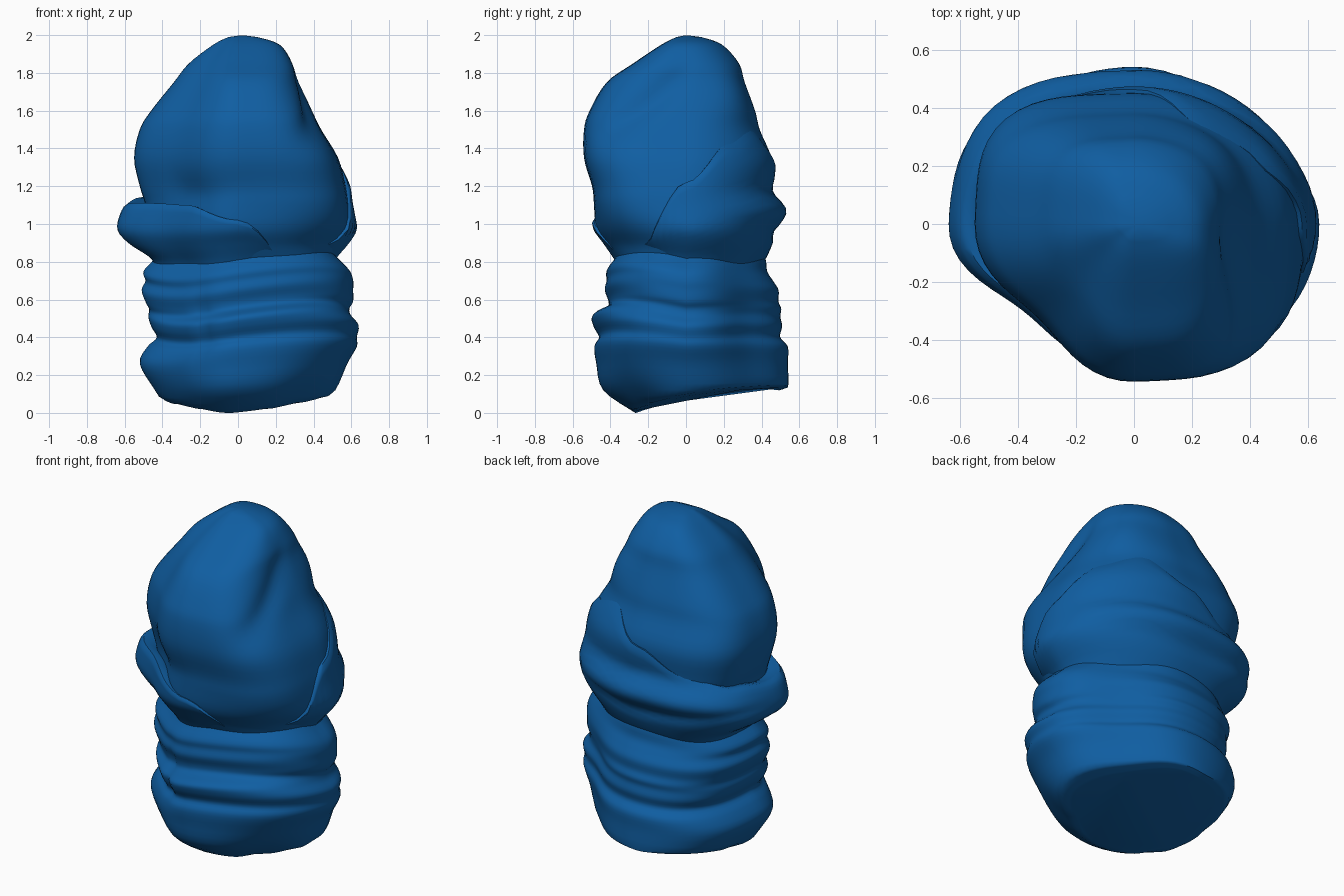
import bpy, bmesh, math
from mathutils import Vector

cube = bpy.data.objects.get("Cube")
if cube:
    bpy.data.objects.remove(cube, do_unlink=True)

blue = bpy.data.materials.new("deep blue cloth")
blue.use_nodes = True
COLOUR = (0.005, 0.112, 0.36, 1)
blue.diffuse_color = COLOUR
blue.node_tree.nodes["Principled BSDF"].inputs["Base Color"].default_value = COLOUR

SEGMENTS = 72
ANGLES = [math.tau * i / SEGMENTS for i in range(SEGMENTS)]

# Profiles: height, reach to -x, +x, -y, +y
BASE = [(0, .36, .42, .27, .50), (.12, .44, .52, .44, .54), (.26, .52, .58, .475, .54),
        (.35, .48, .63, .485, .54), (.40, .43, .63, .46, .50), (.46, .46, .64, .49, .51),
        (.51, .475, .60, .495, .50), (.55, .47, .59, .42, .505), (.59, .49, .61, .41, .49),
        (.65, .51, .61, .43, .49), (.70, .49, .61, .42, .46), (.75, .50, .59, .42, .43),
        (.82, .44, .52, .37, .42), (.90, .40, .45, .34, .38)]
HOOD = [(.79, .38, .49, .36, .34), (.82, .42, .52, .38, .36), (.88, .44, .56, .42, .38),
        (.97, .47, .61, .475, .42), (1.10, .49, .59, .49, .43), (1.20, .52, .57, .50, .44),
        (1.35, .55, .53, .54, .45), (1.50, .52, .44, .54, .39), (1.60, .46, .39, .51, .365),
        (1.75, .34, .32, .42, .31), (1.85, .26, .29, .28, .28), (1.95, .13, .22, .13, .19),
        (1.99, .05, .10, .05, .08)]
COLLAR = [(.78, .44, .50, .36, .40), (.83, .47, .53, .39, .43), (.90, .58, .59, .44, .46),
          (.97, .64, .63, .49, .48), (1.05, .625, .62, .50, .53), (1.10, .60, .61, .50, .52),
          (1.17, .56, .60, .50, .46), (1.25, .55, .585, .50, .47), (1.35, .54, .55, .50, .47),
          (1.50, .52, .46, .50, .40), (1.60, .46, .41, .50, .37)]
# Corner fullness: back left, back right, front right, front left
BASE_CORNERS = (-.09, .05, -.09, .04)
HOOD_CORNERS = (.0, .14, -.15, .14)
COLLAR_CORNERS = (-.01, .09, -.15, .04)
# Collar rim height every 30 degrees, counter-clockwise from +x
RIM = [1.22, 1.42, 1.50, 1.33, 1.20, 1.14, 1.11, 1.11, 1.10, 1.02, .80, .90]


def smooth_rows(rows, steps=4):
    """Run a soft curve through the profile rows."""
    out = []
    for i in range(len(rows) - 1):
        a, b, c, d = (Vector(rows[min(max(i + k, 0), len(rows) - 1)]) for k in (-1, 0, 1, 2))
        for s in range(steps):
            t = s / steps
            out.append(b + (c - a) * t / 2 + (a - 2.5 * b + 2 * c - d / 2) * t * t
                       + (1.5 * (b - c) + (d - a) / 2) * t ** 3)
    return out + [Vector(rows[-1])]


def row_at(rows, z):
    for low, high in zip(rows, rows[1:]):
        if z <= high[0]:
            return low.lerp(high, max(0, (z - low[0]) / (high[0] - low[0])))
    return rows[-1]


def bump(a, z, degrees, height, width, tall):
    """Soft spot centred on one direction and height."""
    turn = (math.degrees(a) - degrees + 180) % 360 - 180
    return math.exp(-(turn / width) ** 2 - ((z - height) / tall) ** 2)


def place(row, a, corners, scale=1.0):
    """Point on the rounded, uneven cross-section."""
    z, left, right, front, back = row
    c, s = math.cos(a), math.sin(a)
    corner = corners[int(a / (math.pi / 2)) % 4]
    r = scale * (1 + corner * abs(math.sin(2 * a)) ** 2.5)
    return Vector((c * r * (right if c > 0 else left), s * r * (back if s > 0 else front), z))


def slant(a):
    """Folds climb across the front towards +x."""
    return (-.04 if math.sin(a) < 0 else .01) * math.sin(2 * a)


def loft(name, rings, capped=True):
    bm = bmesh.new()
    grid = [[bm.verts.new(p) for p in ring] for ring in rings]
    for low, high in zip(grid, grid[1:]):
        for i in range(SEGMENTS):
            j = (i + 1) % SEGMENTS
            bm.faces.new((low[i], low[j], high[j], high[i]))
    if capped:
        bm.faces.new(grid[0][::-1])
        bm.faces.new(grid[-1])
    mesh = bpy.data.meshes.new(name)
    bm.to_mesh(mesh)
    bm.free()
    mesh.materials.append(blue)
    obj = bpy.data.objects.new(name, mesh)
    bpy.context.collection.objects.link(obj)
    bpy.ops.object.select_all(action='DESELECT')
    obj.select_set(True)
    bpy.context.view_layer.objects.active = obj
    bpy.ops.object.shade_smooth_by_angle(angle=math.radians(50))


# Gathered base: stacked folds on a tilted bottom
rings = []
for row in smooth_rows(BASE):
    z, ring = row[0], []
    for a in ANGLES:
        p = place(row, a, BASE_CORNERS, 1 - .05 * bump(a, z, 245, .5, 6, .2)
                  - .16 * bump(a, z, 318, .04, 26, .16) - .05 * bump(a, z, 45, .42, 25, .2))
        p.z += slant(a) * min(1, z * 2)
        p.z = max(p.z, .04 + .16 * p.y + .1 * abs(p.x + .06) + z * .05, 0)
        ring.append(p)
    rings.append(ring)
loft("folded_base", rings)

# Hood: tall dome with pressed-in hollows, tucked in at its front left hem
rings = []
for row in smooth_rows(HOOD):
    z = row[0]
    hollow_turn = 322 + 110 * (z - 1.5)
    rings.append([place(row, a, HOOD_CORNERS, 1 - .09 * bump(a, z, hollow_turn, 1.63, 11, .16)
                        - .05 * bump(a, z, 240, 1.16, 22, .08)
                        + .11 * bump(a, z, 42, 1.70, 25, .14)
                        - .13 * bump(a, z, 318, .90, 30, .14)) for a in ANGLES])
tip = Vector((.02, 0, 2))
rings.append([tip + (p - tip) * .3 for p in rings[-1]])
loft("hood", rings)


# Collar: wrap rising at the back and tucked under the hood at the front left
def rim_height(a):
    k = math.degrees(a) / 30
    i = int(k)
    t = k - i
    t = t * t * (3 - 2 * t)
    return RIM[i % 12] * (1 - t) + RIM[(i + 1) % 12] * t


rows = smooth_rows(COLLAR)
STEPS = 18
rings = []
for n in range(STEPS + 4):
    ring = []
    for a in ANGLES:
        top, t = rim_height(a), min(n / STEPS, 1)
        z = .78 + (top - .78) * t
        roll = max(0, n - STEPS)
        # a wavy crease runs round the back, and the end tucks in
        crease = .03 * bump(a, z, 100, .98 + .03 * math.sin(3 * a), 50, .025)
        tuck = .10 * bump(a, z, 315, .85, 22, .3)
        p = place(row_at(rows, z), a, COLLAR_CORNERS,
                  1 - crease - tuck - .07 * roll - (.02 if n == STEPS else 0))
        p.z += slant(a) * (1 - t) - .004 * roll * roll
        ring.append(p)
    rings.append(ring)
loft("wrapped_collar", rings, capped=False)
